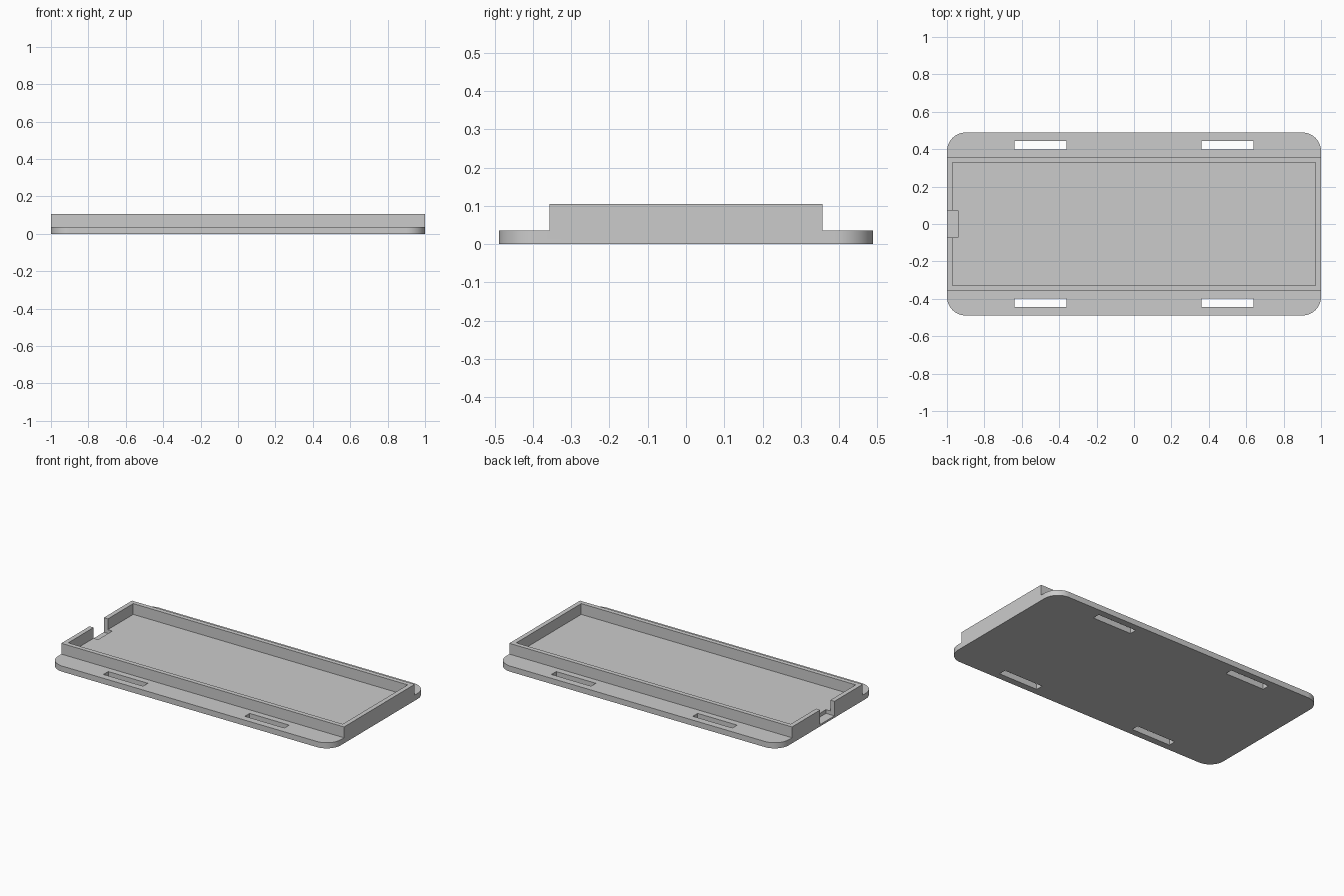
import bpy
import bmesh

cube = bpy.data.objects.get("Cube")
if cube:
    bpy.data.objects.remove(cube, do_unlink=True)

# Main dimensions
HALF_LENGTH, HALF_WIDTH = 1.0, 0.489
PLATE_TOP, WALL_TOP = 0.036, 0.105
WALL_Y, WALL_THICKNESS = 0.357, 0.029
CORNER_RADIUS = 0.1

grey = bpy.data.materials.new("light grey plastic")
grey.use_nodes = True
colour = (0.6, 0.6, 0.6, 1)
grey.diffuse_color = colour
grey.node_tree.nodes["Principled BSDF"].inputs["Base Color"].default_value = colour


def box(name, x, y, z, corner=0.0):
    """Box between (low, high) pairs, with optionally rounded upright edges."""
    bm = bmesh.new()
    bmesh.ops.create_cube(bm, size=1)
    for v in bm.verts:
        for axis, (low, high) in enumerate((x, y, z)):
            v.co[axis] = high if v.co[axis] > 0 else low
    if corner:
        upright = [e for e in bm.edges
                   if abs(e.verts[0].co.z - e.verts[1].co.z) > 0.001]
        bmesh.ops.bevel(bm, geom=upright, offset=corner, segments=16,
                        profile=0.5, affect='EDGES')
    mesh = bpy.data.meshes.new(name)
    bm.to_mesh(mesh)
    bm.free()
    obj = bpy.data.objects.new(name, mesh)
    bpy.context.collection.objects.link(obj)
    mesh.materials.append(grey)
    return obj


def combine(target, other, operation):
    """Apply a boolean and discard the helper object."""
    mod = target.modifiers.new("boolean", 'BOOLEAN')
    mod.object, mod.operation, mod.solver = other, operation, 'EXACT'
    bpy.context.view_layer.objects.active = target
    bpy.ops.object.modifier_apply(modifier=mod.name)
    bpy.data.objects.remove(other, do_unlink=True)


# Rounded base plate
tray = box("tray", (-HALF_LENGTH, HALF_LENGTH), (-HALF_WIDTH, HALF_WIDTH),
           (0, PLATE_TOP), CORNER_RADIUS)

# Raised rim, flush with the plate at both ends
rim = box("rim", (-HALF_LENGTH, HALF_LENGTH), (-WALL_Y, WALL_Y),
          (PLATE_TOP / 2, WALL_TOP))
combine(tray, rim, 'UNION')

# Open pocket inside the rim
inner_x, inner_y = HALF_LENGTH - WALL_THICKNESS, WALL_Y - WALL_THICKNESS
pocket = box("pocket_cutter", (-inner_x, inner_x), (-inner_y, inner_y),
             (PLATE_TOP, 0.2))
combine(tray, pocket, 'DIFFERENCE')

# Cable notch through the end wall and partly into the floor
notch = box("notch_cutter", (-1.1, -0.94), (-0.072, 0.072), (0.012, 0.2))
combine(tray, notch, 'DIFFERENCE')

# Four strap slots through the flanges
for sx in (-1, 1):
    for sy in (-1, 1):
        slot = box("slot_cutter", sorted((sx * 0.36, sx * 0.64)),
                   sorted((sy * 0.397, sy * 0.445)), (-0.1, 0.2))
        combine(tray, slot, 'DIFFERENCE')

# Smooth only the rounded corners
bpy.ops.object.select_all(action='DESELECT')
tray.select_set(True)
bpy.context.view_layer.objects.active = tray
bpy.ops.object.shade_smooth_by_angle(angle=0.5)
